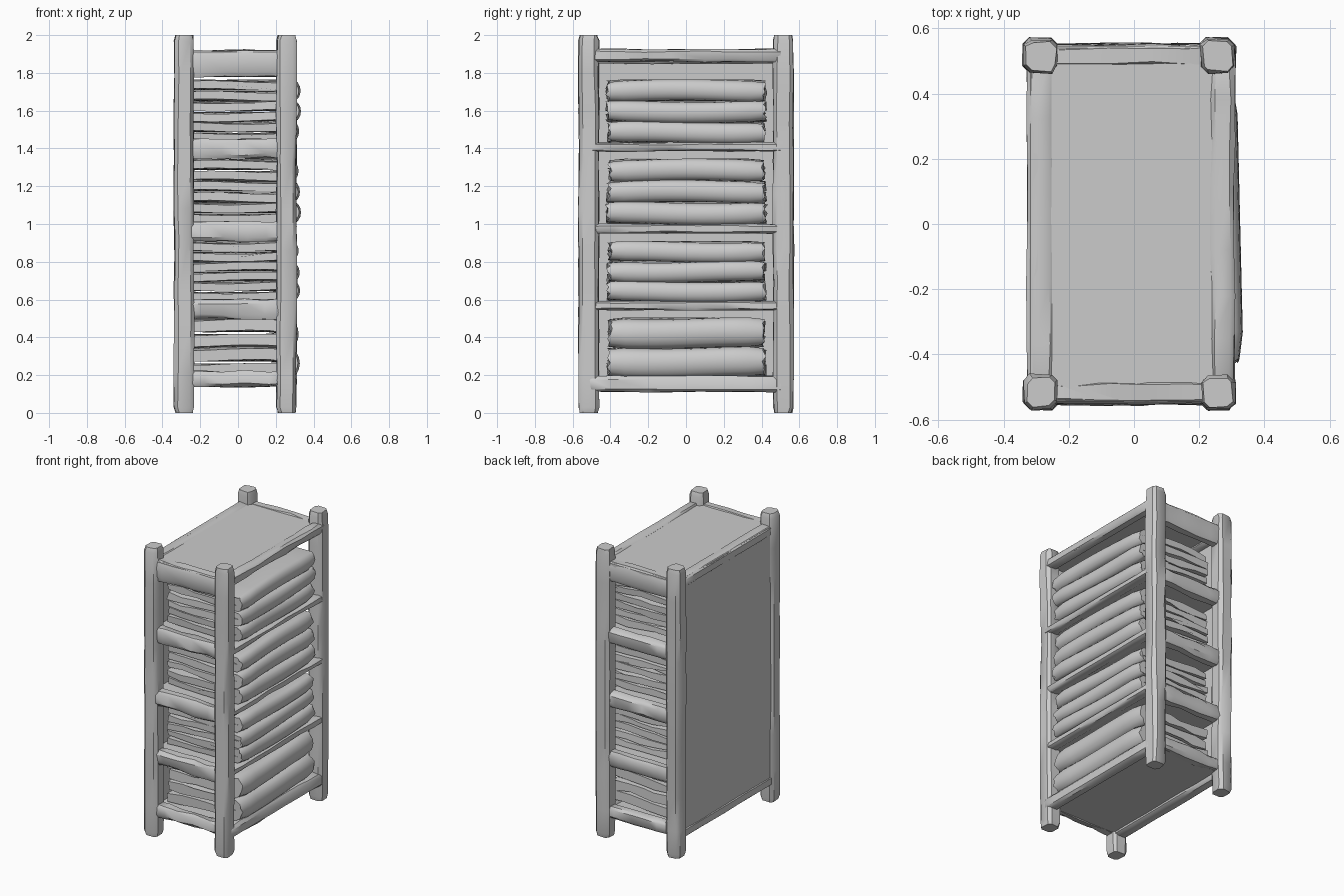
import bpy, bmesh, math, random
from mathutils import Vector, Matrix

random.seed(4)
if "Cube" in bpy.data.objects:
    bpy.data.objects.remove(bpy.data.objects["Cube"], do_unlink=True)

mat = bpy.data.materials.new("plain grey")
mat.use_nodes = True
GREY = (0.6, 0.6, 0.6, 1)
mat.diffuse_color = GREY
mat.node_tree.nodes["Principled BSDF"].inputs["Base Color"].default_value = GREY


def finish(name, bm, angle=40):
    bmesh.ops.recalc_face_normals(bm, faces=bm.faces)
    me = bpy.data.meshes.new(name)
    bm.to_mesh(me)
    bm.free()
    me.materials.append(mat)
    ob = bpy.data.objects.new(name, me)
    bpy.context.collection.objects.link(ob)
    bpy.ops.object.select_all(action='DESELECT')
    ob.select_set(True)
    bpy.context.view_layer.objects.active = ob
    bpy.ops.object.shade_smooth_by_angle(angle=math.radians(angle))
    return ob


def loft(bm, rings):
    """Skin closed rings of points and cap both ends."""
    loops = [[bm.verts.new(p) for p in ring] for ring in rings]
    n = len(loops[0])
    for a, b in zip(loops, loops[1:]):
        for i in range(n):
            j = (i + 1) % n
            bm.faces.new((a[i], a[j], b[j], b[i]))
    bm.faces.new(loops[0])
    bm.faces.new(loops[-1])


def log(name, start, end, half_w, half_h, cuts=6, rough=0.006, cap=0.015):
    """Rough-hewn beam: a chamfered square section with worn, uneven rings."""
    start, end = Vector(start), Vector(end)
    axis = (end - start).normalized()
    side = Vector((0, 1, 0)) if abs(axis.y) < 0.5 else Vector((1, 0, 0))
    up = axis.cross(side)
    length = (end - start).length
    stops = [0, cap] + [length * (k + random.uniform(-.2, .2)) / cuts for k in range(1, cuts)]
    stops += [length - cap, length]
    rings = []
    for s in stops:
        worn = 0.84 if s in (0, length) else random.uniform(0.96, 1.04)
        ring = []
        for k in range(4):
            for turn in (-0.55, 0.55):
                a = k * math.pi / 2 + turn
                r = worn / max(abs(math.cos(a)), abs(math.sin(a)))
                jit = random.uniform(-rough, rough)
                ring.append(start + axis * s + side * (math.cos(a) * r * half_w + jit)
                            + up * (math.sin(a) * r * half_h + jit))
        rings.append(ring)
    bm = bmesh.new()
    loft(bm, rings)
    return finish(name, bm)


def board(name, lo, hi):
    bm = bmesh.new()
    bmesh.ops.create_cube(bm, size=1)
    lo, hi = Vector(lo), Vector(hi)
    for v in bm.verts:
        v.co = (lo + hi) / 2 + Vector(a * b for a, b in zip(v.co, hi - lo))
    bmesh.ops.bevel(bm, geom=bm.edges[:], offset=0.005, segments=1, affect='EDGES')
    return finish(name, bm, 30)


def towel(name, z0, z1, x_back, x_front, y0, y1):
    """Folded cloth: a rounded fold faces the open side, a slit opens at the back."""
    h, mid = (z1 - z0) / 2, (z0 + z1) / 2
    slit = h * 0.14
    fold = x_front - h * 0.75
    arc = [math.pi * (k / 8 - 0.5) for k in range(9)]
    rows = [x_back + (fold - x_back) * k / 5 for k in range(5)]
    section = [(x, -h) for x in rows]
    section += [(fold + math.cos(a) * h * 0.75, math.sin(a) * h) for a in arc]
    section += [(x, h) for x in reversed(rows)]
    section += [(x, slit) for x in rows] + [(fold, 0)]
    section += [(x, -slit) for x in reversed(rows)]
    wave = random.uniform(0, 6)
    stations = 11
    rings = []
    for s in range(stations):
        t = s / (stations - 1)
        end = s in (0, stations - 1)
        y = y0 + (y1 - y0) * t
        puff = 0.88 if end else 1.0
        ring = []
        for x, z in section:
            sag = 0.006 * math.sin(5 * t + wave + x * 9)
            ruffle = random.uniform(-.014, .014) if end else 0
            skew = 0.02 * (0.5 - t) if x > 0 else 0
            ring.append((x + skew - (0.012 if end and x > fold else 0),
                         y + ruffle, mid + z * puff + sag))
        rings.append(ring)
    bm = bmesh.new()
    loft(bm, rings)
    return finish(name, bm, 50)


# Four corner posts
LEFT_X, RIGHT_X, POST_Y = 0.257, -0.285, 0.515
for x, side in ((LEFT_X, "left"), (RIGHT_X, "right")):
    for y, end in ((-POST_Y, "front"), (POST_Y, "back")):
        log(f"{end}_{side}_post", (x, y, 0), (x, y, 2), 0.053, 0.053, 9, 0.004, 0.03)

# End rails between the posts: bottom z and top z for each level
END_RAILS = [(0.14, 0.22), (0.5, 0.6), (0.91, 1.01), (1.35, 1.45), (1.78, 1.92)]
for i, (lo, hi) in enumerate(END_RAILS):
    for y, end in ((-POST_Y, "front"), (POST_Y, "back")):
        z = (lo + hi) / 2
        log(f"{end}_rail_{i + 1}", (RIGHT_X, y, z), (LEFT_X, y, z), 0.036, (hi - lo) / 2, 5)

# Long rails along the open side, with the shelf boards behind them
LONG_RAILS = [(0.11, 0.195), (0.545, 0.59), (0.95, 1.0), (1.385, 1.43), (1.86, 1.925)]
for i, (lo, hi) in enumerate(LONG_RAILS):
    z = (lo + hi) / 2
    log(f"long_rail_{i + 1}", (LEFT_X + 0.015, -POST_Y, z), (LEFT_X + 0.015, POST_Y, z),
        0.035, (hi - lo) / 2, 7, 0.004)
    if 0 < i < 4:
        board(f"shelf_{i}", (-0.3, -0.5, lo + 0.005), (0.26, 0.5, hi - 0.008))

# Closed side panel, top and bottom boards
board("rear_panel", (-0.322, -0.53, 0.12), (-0.29, 0.53, 1.92))
board("top_board", (-0.325, -0.545, 1.87), (0.305, 0.545, 1.915))
board("bottom_board", (-0.3, -0.52, 0.14), (0.26, 0.52, 0.18))
for z, end in ((0.15, "bottom"), (1.885, "top")):
    log(f"rear_{end}_rail", (-0.285, -POST_Y, z), (-0.285, POST_Y, z), 0.042, 0.036, 6, 0.003)

# Stacks of folded towels: base z, top z and number of towels
STACKS = [(0.19, 0.5, 2), (0.59, 0.905, 3), (1.0, 1.34, 3), (1.43, 1.76, 3)]
for i, (lo, hi, count) in enumerate(STACKS):
    step = (hi - lo) / count
    for k in range(count):
        inset = random.uniform(0, 0.02)
        towel(f"towel_{i + 1}_{k + 1}", lo + k * step, lo + (k + 1) * step, -0.25,
              0.33 - inset, -0.42 + inset, 0.425 - inset)
